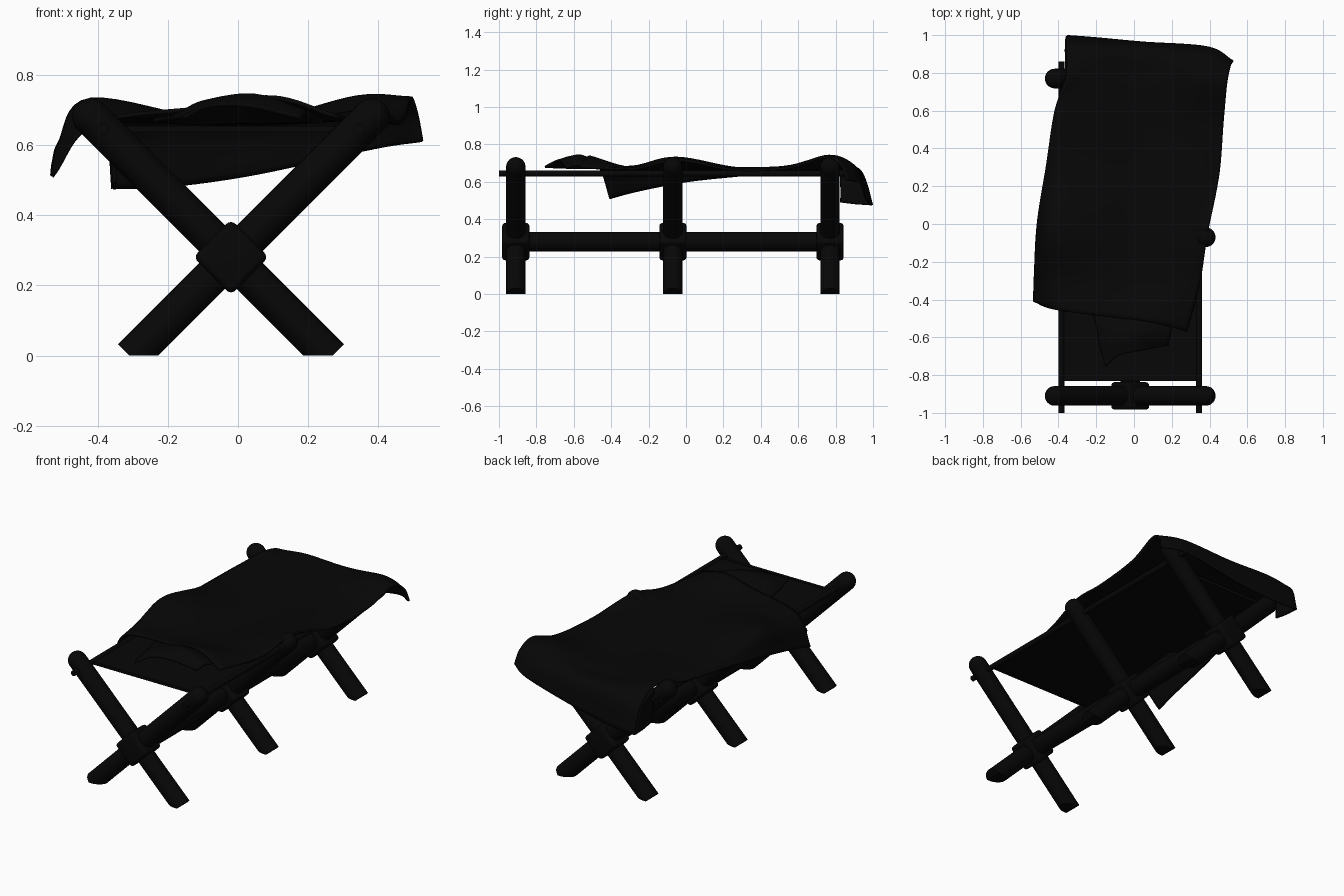
import bpy, bmesh, math
from mathutils import Vector, Matrix

if "Cube" in bpy.data.objects:
    bpy.data.objects.remove(bpy.data.objects["Cube"])

CX = -0.02                      # frame centre line
STATIONS = (-0.91, -0.07, 0.77)  # y of the three leg crosses

black = bpy.data.materials.new("black")
black.diffuse_color = (0.002, 0.002, 0.002, 1)
black.use_nodes = True
black.node_tree.nodes["Principled BSDF"].inputs["Base Color"].default_value = black.diffuse_color


def finish(name, bm, angle=40):
    bmesh.ops.recalc_face_normals(bm, faces=bm.faces)
    me = bpy.data.meshes.new(name)
    bm.to_mesh(me)
    bm.free()
    me.materials.append(black)
    ob = bpy.data.objects.new(name, me)
    bpy.context.collection.objects.link(ob)
    bpy.ops.object.select_all(action='DESELECT')
    ob.select_set(True)
    bpy.context.view_layer.objects.active = ob
    bpy.ops.object.shade_smooth_by_angle(angle=math.radians(angle))
    return ob


def lathe(profile, start, direction, sides=28):
    """Revolve (radius, distance) points about an axis."""
    bm = bmesh.new()
    vs = [bm.verts.new((r, 0, d)) for r, d in profile]
    es = [bm.edges.new(p) for p in zip(vs, vs[1:])]
    bmesh.ops.spin(bm, geom=vs + es, cent=(0, 0, 0), axis=(0, 0, 1),
                   angle=math.tau, steps=sides, use_duplicate=False)
    bmesh.ops.remove_doubles(bm, verts=bm.verts, dist=1e-4)
    rot = Vector(direction).to_track_quat('Z', 'Y').to_matrix().to_4x4()
    bm.transform(Matrix.Translation(start) @ rot)
    return bm


def rod(name, r, x, z, y0, y1):
    n = y1 - y0
    return finish(name, lathe([(0, 0), (r, 0), (r, n), (0, n)], (x, y0, z), (0, 1, 0)))


# Legs: round poles with domed tops, trimmed flat at the floor
R = 0.052
length = 0.685 * math.sqrt(2)
dome = [(R * math.cos(a), length + R * math.sin(a))
        for a in [i * math.pi / 16 for i in range(8)]] + [(0, length + R)]
for i, y in enumerate(STATIONS):
    for side in (-1, 1):
        bm = lathe([(0, 0), (R, 0)] + dome, (CX - side * 0.285, y, -0.005), (side, 0, 1))
        bmesh.ops.bisect_plane(bm, geom=bm.verts[:] + bm.edges[:] + bm.faces[:],
                               plane_co=(0, 0, 0), plane_no=(0, 0, -1), clear_outer=True)
        bmesh.ops.holes_fill(bm, edges=[e for e in bm.edges if e.is_boundary])
        finish(f"leg_{i}_{'right' if side > 0 else 'left'}", bm)

    # Rounded joint block turned to follow the legs
    bm = bmesh.new()
    bmesh.ops.create_cube(bm, size=1)
    bm.transform(Matrix.Diagonal((0.152, 0.146, 0.152, 1)))
    bmesh.ops.bevel(bm, geom=bm.edges[:], offset=0.018, segments=4, profile=0.5, affect='EDGES')
    bm.transform(Matrix.Translation((CX, y, 0.28)) @ Matrix.Rotation(math.pi / 4, 4, 'Y'))
    finish(f"joint_block_{i}", bm)

# Long beam and side rods
rod("centre_beam", R, CX, 0.28, -0.975, 0.835)
for side, label in ((-1, "left"), (1, "right")):
    rod(f"{label}_side_rod", 0.016, CX + side * 0.365, 0.645, -1.0, 0.86)

# Stretched canvas bed with a front and rear hem
bm = bmesh.new()
for y, sy, sz in ((-0.07, 1.52, 0.012), (-0.82, 0.02, 0.018), (0.68, 0.02, 0.018)):
    m = Matrix.Translation((CX, y, 0.645)) @ Matrix.Diagonal((0.75, sy, sz, 1))
    bmesh.ops.create_cube(bm, size=1, matrix=m)
finish("canvas_bed", bm, 30)


def smooth_line(pts, steps):
    """Catmull-Rom curve through the points."""
    p = [Vector(q) for q in pts]
    p = [2 * p[0] - p[1]] + p + [2 * p[-1] - p[-2]]
    out = []
    for k in range(1, len(p) - 2):
        a, b, c, d = p[k - 1:k + 3]
        for s in range(steps):
            t = s / steps
            out.append(0.5 * (2 * b + (c - a) * t + (2 * a - 5 * b + 4 * c - d) * t * t
                              + (3 * b - a - 3 * c + d) * t ** 3))
    return out + [p[-2]]


def cloth(name, rows, thick, steps=8):
    across = [smooth_line(r, steps) for r in rows]
    cols = [smooth_line(c, steps) for c in zip(*across)]
    bm = bmesh.new()
    grid = [[bm.verts.new(v) for v in c] for c in cols]
    for a, b in zip(grid, grid[1:]):
        for j in range(len(a) - 1):
            bm.faces.new((a[j], a[j + 1], b[j + 1], b[j]))
    ob = finish(name, bm, 60)
    mod = ob.modifiers.new("thickness", 'SOLIDIFY')
    mod.thickness = thick
    mod.offset = 0
    return ob


# Blanket thrown askew, drooping over the back end and the left side
cloth("blanket", [
    [(-.355, .995, .475), (-.2, .983, .48), (.05, .96, .515), (.39, .935, .59), (.525, .86, .61)],
    [(-.36, .94, .63), (-.2, .93, .66), (.07, .92, .66), (.36, .89, .69), (.51, .83, .69)],
    [(-.36, .79, .70), (-.2, .79, .675), (.08, .78, .672), (.34, .77, .735), (.493, .74, .732)],
    [(-.42, .60, .665), (-.34, .58, .675), (.05, .55, .663), (.33, .53, .68), (.475, .55, .675)],
    [(-.465, .30, .635), (-.37, .28, .672), (0, .25, .66), (.34, .22, .675), (.45, .25, .665)],
    [(-.51, .0, .60), (-.42, -.05, .728), (-.05, -.06, .665), (.29, -.06, .685), (.39, -.04, .72)],
    [(-.525, -.26, .55), (-.42, -.28, .672), (-.08, -.3, .672), (.2, -.3, .675), (.355, -.28, .67)],
    [(-.53, -.41, .51), (-.41, -.455, .66), (-.1, -.495, .705), (.1, -.52, .735), (.28, -.57, .68)],
], 0.012)

# Back left corner of the blanket hanging inside the leg
cloth("blanket_corner_drape", [
    [(-.355, .995, .475), (-.355, .91, .48), (-.35, .825, .49)],
    [(-.36, .965, .57), (-.36, .90, .57), (-.355, .825, .58)],
    [(-.36, .93, .64), (-.36, .88, .665), (-.36, .82, .69)],
], 0.012)

# Crumpled corner folded out from under the blanket
cloth("blanket_fold", [
    [(-.24, -.42, .67), (-.1, -.42, .665), (.05, -.42, .67), (.24, -.44, .67)],
    [(-.2, -.53, .675), (-.08, -.54, .715), (.05, -.55, .735), (.2, -.56, .69)],
    [(-.18, -.64, .675), (-.1, -.63, .72), (.04, -.61, .732), (.19, -.60, .69)],
    [(-.15, -.755, .68), (-.08, -.695, .71), (.03, -.67, .71), (.18, -.64, .675)],
], 0.012)
